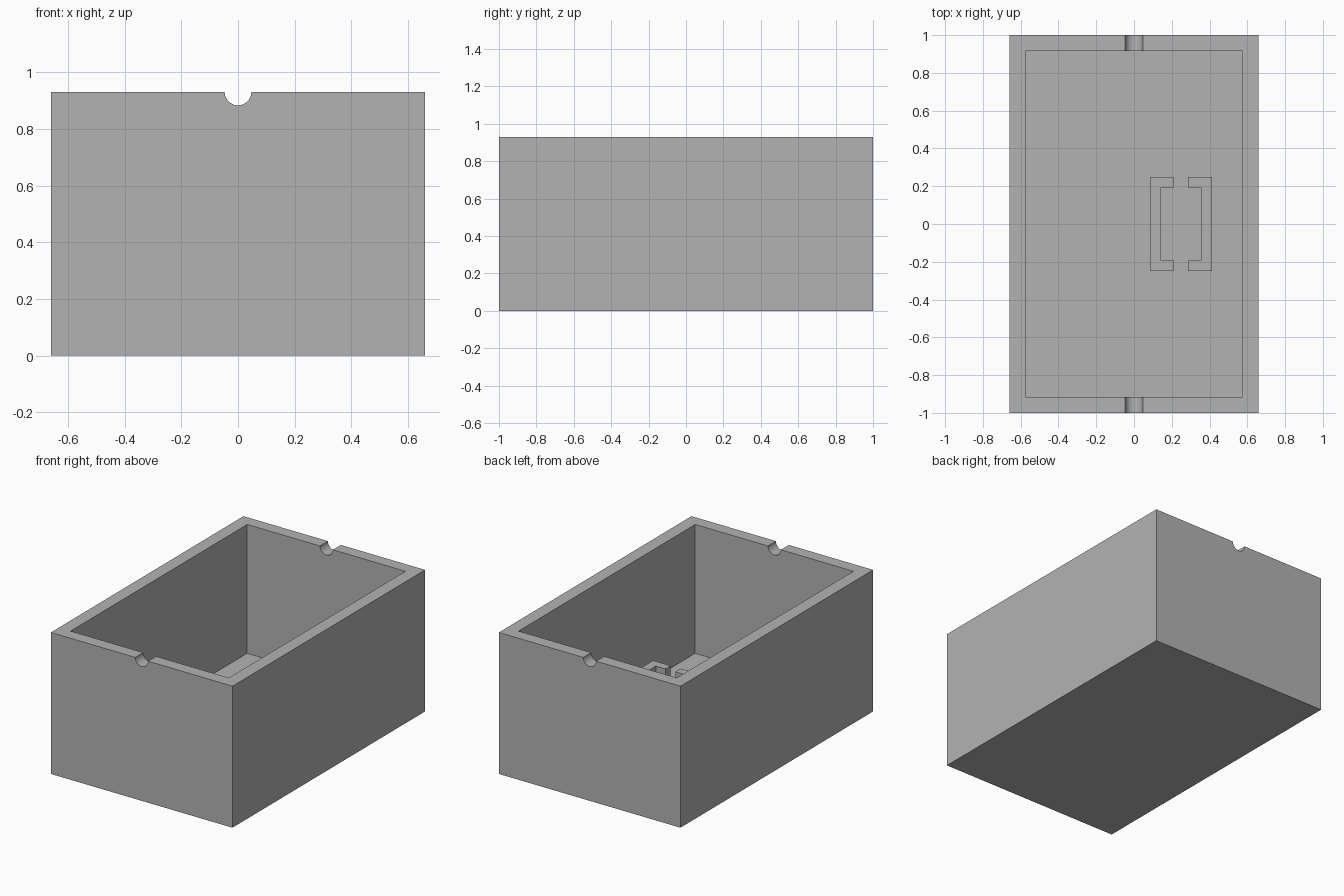
import bpy
import bmesh
import math

WIDTH, LENGTH, HEIGHT = 1.32, 2.0, 0.93
WALL = 0.083
NOTCH_RADIUS = 0.047
CLIP_X, CLIP_TOP = 0.249, 0.335

old = bpy.data.objects.get("Cube")
if old:
    bpy.data.objects.remove(old, do_unlink=True)

grey = bpy.data.materials.new("plain_grey")
grey.use_nodes = True
colour = (0.45, 0.45, 0.45, 1)
grey.diffuse_color = colour
grey.node_tree.nodes["Principled BSDF"].inputs["Base Color"].default_value = colour


def block(name, size, bottom):
    bpy.ops.mesh.primitive_cube_add(size=1, location=(0, 0, bottom + size[2] / 2))
    obj = bpy.context.object
    obj.name = name
    obj.scale = size
    bpy.ops.object.transform_apply(location=True, scale=True)
    obj.data.materials.append(grey)
    return obj


def cut(target, cutter):
    cutter.hide_render = True
    mod = target.modifiers.new("cut", "BOOLEAN")
    mod.operation = "DIFFERENCE"
    mod.solver = "EXACT"
    mod.object = cutter
    bpy.context.view_layer.objects.active = target
    bpy.ops.object.modifier_apply(modifier=mod.name)
    bpy.data.objects.remove(cutter, do_unlink=True)


def prism(name, outline, bottom, top):
    bm = bmesh.new()
    face = bm.faces.new([bm.verts.new((x, y, bottom)) for x, y in outline])
    extruded = bmesh.ops.extrude_face_region(bm, geom=[face])["geom"]
    verts = [v for v in extruded if isinstance(v, bmesh.types.BMVert)]
    bmesh.ops.translate(bm, verts=verts, vec=(0, 0, top - bottom))
    bmesh.ops.recalc_face_normals(bm, faces=bm.faces)
    mesh = bpy.data.meshes.new(name)
    bm.to_mesh(mesh)
    bm.free()
    obj = bpy.data.objects.new(name, mesh)
    bpy.context.collection.objects.link(obj)
    mesh.materials.append(grey)


# Open box with a hollow interior
box = block("box_shell", (WIDTH, LENGTH, HEIGHT), 0)
cut(box, block("cavity", (WIDTH - 2 * WALL - 0.004, LENGTH - 2 * WALL, HEIGHT), WALL))

# Half-round notches across the front and back rims
bpy.ops.mesh.primitive_cylinder_add(vertices=48, radius=NOTCH_RADIUS, depth=LENGTH + 0.2,
                                    location=(0, 0, HEIGHT), rotation=(math.pi / 2, 0, 0))
notch = bpy.context.object
notch.data.materials.append(grey)
cut(box, notch)
bpy.ops.object.select_all(action="DESELECT")
box.select_set(True)
bpy.context.view_layer.objects.active = box
bpy.ops.object.shade_smooth_by_angle(angle=math.radians(30))

# Facing pair of C-shaped holders on the floor
back, spine, tip = 0.164, 0.106, 0.036
outer, inner = 0.248, 0.193
profile = [(tip, -outer), (back, -outer), (back, outer), (tip, outer),
           (tip, inner), (spine, inner), (spine, -inner), (tip, -inner)]
for name, side in (("left_holder", 1), ("right_holder", -1)):
    prism(name, [(CLIP_X + side * x, y) for x, y in profile], WALL - 0.01, CLIP_TOP)
